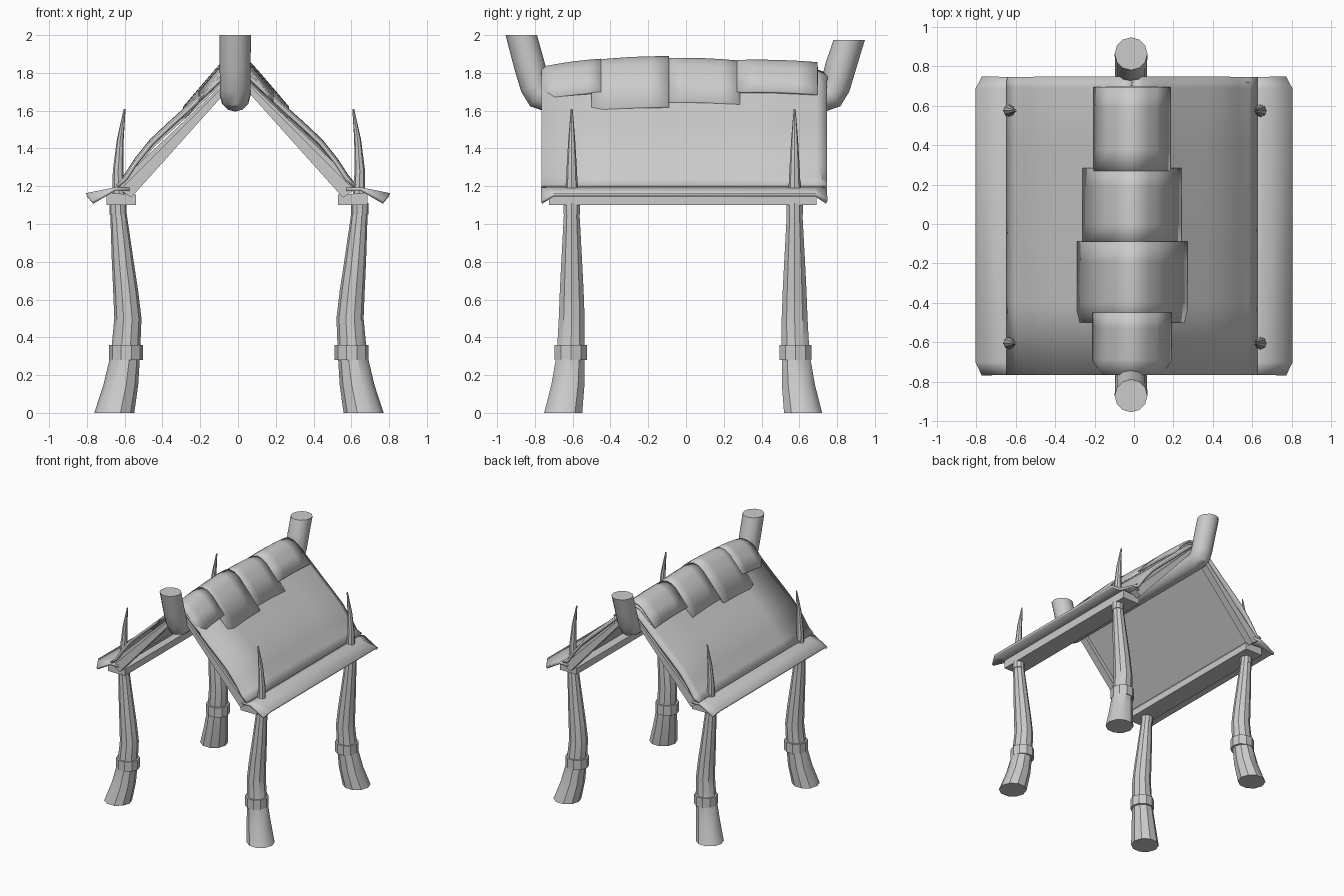
import bpy, bmesh
from math import cos, sin, pi, radians
from mathutils import Vector, Matrix

cube = bpy.data.objects.get("Cube")
if cube:
    bpy.data.objects.remove(cube, do_unlink=True)

GREY = bpy.data.materials.new("plain grey")
GREY.use_nodes = True
GREY.diffuse_color = (0.6, 0.6, 0.6, 1)
GREY.node_tree.nodes["Principled BSDF"].inputs["Base Color"].default_value = (0.6, 0.6, 0.6, 1)

FRONT, BACK = -0.765, 0.745


def finish(name, bm, thickness=0, angle=35):
    bmesh.ops.recalc_face_normals(bm, faces=bm.faces)
    mesh = bpy.data.meshes.new(name)
    bm.to_mesh(mesh)
    bm.free()
    mesh.materials.append(GREY)
    obj = bpy.data.objects.new(name, mesh)
    bpy.context.collection.objects.link(obj)
    bpy.ops.object.select_all(action='DESELECT')
    obj.select_set(True)
    bpy.context.view_layer.objects.active = obj
    bpy.ops.object.shade_smooth_by_angle(angle=radians(angle))
    if thickness:
        mod = obj.modifiers.new("thickness", 'SOLIDIFY')
        mod.thickness = thickness
        mod.offset = 0
    return obj


def loft(rows, closed=False):
    """Skin rows of points; closed rows become a capped tube."""
    bm = bmesh.new()
    vs = [[bm.verts.new(p) for p in row] for row in rows]
    n = len(rows[0])
    for a, b in zip(vs, vs[1:]):
        for i in range(n if closed else n - 1):
            j = (i + 1) % n
            bm.faces.new((a[i], a[j], b[j], b[i]))
    if closed:
        bm.faces.new(vs[0])
        bm.faces.new(vs[-1])
    return bm


def tube(name, rings, sides=10):
    """Each ring is x, y, z, radius, tilt about x in degrees."""
    rows = []
    for x, y, z, r, tilt in rings:
        turn = Matrix.Rotation(radians(tilt), 3, 'X')
        rows.append([Vector((x, y, z)) + turn @ Vector((r * cos(2 * pi * i / sides), r * sin(2 * pi * i / sides), 0))
                     for i in range(sides)])
    return finish(name, loft(rows, True))


def prism(name, profile, y0, y1):
    return finish(name, loft([[(x, y, z) for x, z in profile] for y in (y0, y1)], True), angle=20)


# Legs with collars, and the spikes standing over them
LEG = [(0.02, 0.045, 0, 0.106), (-0.015, 0.02, 0.15, 0.092), (-0.04, 0.005, 0.32, 0.077),
       (-0.052, 0, 0.5, 0.072), (-0.04, 0, 0.65, 0.066), (-0.025, 0, 0.8, 0.058), (0, 0, 1.08, 0.042)]
SPIKE = [(-0.005, 1.14, 0.034), (0, 1.28, 0.028), (-0.012, 1.45, 0.018), (-0.035, 1.61, 0.005)]
for sx, side in ((-1, "right"), (1, "left")):
    for sy, end in ((-1, "front"), (1, "back")):
        cx, cy = 0.005 + sx * 0.64, -0.015 + sy * 0.59
        tag = end + "_" + side
        tube("leg_" + tag, [(cx + sx * x, cy + sy * y, z, r, 0) for x, y, z, r in LEG])
        tube("leg_collar_" + tag, [(cx - sx * 0.043, cy + sy * 0.005, z, 0.09, 0) for z in (0.28, 0.36)])
        tube("leg_cap_" + tag, [(cx, cy, z, 0.046, 0) for z in (1.05, 1.11)])
        tube("spike_" + tag, [(cx + sx * x, cy, z, r, 0) for x, z, r in SPIKE], 8)

# Ridge pole with upturned horns at both ends
HORN = [(0.868, 2.0, 0.083, 0), (0.825, 1.84, 0.082, -13), (0.795, 1.735, 0.081, -25),
        (0.775, 1.69, 0.081, -55), (0.74, 1.675, 0.08, -90)]
front = [(-0.015, -y - 0.004, z, r, -180 - t) for y, z, r, t in HORN]
back = [(-0.015, y - 0.004, z - (0.025 if z > 1.9 else 0), r, t) for y, z, r, t in reversed(HORN)]
tube("ridge_pole", front + back, 12)

# Roof halves: curved thatch, inner panel, rafters, eave beam and flared eave
THATCH = [(0, 1.81), (0.05, 1.795), (0.1, 1.75), (0.26, 1.60), (0.36, 1.51),
          (0.45, 1.425), (0.53, 1.325), (0.585, 1.24), (0.63, 1.2)]
SAG = [(FRONT, 0), (-0.4, 0.012), (0, 0.015), (0.4, 0.008), (0.69, 0), (BACK, -0.02)]
for s, side in ((-1, "right"), (1, "left")):
    rows = [[(s * x - 0.01, y, z + dz * (1 if x < 0.6 else 0)) for x, z in THATCH] for y, dz in SAG]
    finish("thatch_" + side, loft(rows), 0.02)

    def mirrored(points):
        return [(s * x - 0.005, z) for x, z in points]

    prism("inner_panel_" + side, mirrored([(0, 1.80), (0.59, 1.17), (0.63, 1.19), (0.54, 1.30), (0, 1.84 - 0.03)]),
          -0.74, 0.72)
    for y, end in ((FRONT + 0.005, "front"), (BACK - 0.065, "back")):
        prism("rafter_" + end + "_" + side, mirrored([(0, 1.765), (0.56, 1.14), (0.62, 1.18), (0, 1.80)]), y, y + 0.06)
    prism("eave_beam_" + side, mirrored([(0.535, 1.1), (0.69, 1.1), (0.69, 1.165), (0.535, 1.155)]), -0.725, 0.69)

    flare = []
    for y, x, z in ((FRONT, 0.77, 1.115), (-0.70, 0.802, 1.155), (0.685, 0.802, 1.155), (BACK, 0.77, 1.115)):
        flare.append([(s * 0.575, y, 1.185), (s * 0.65, y, 1.185), (s * x, y, z)])
    finish("flared_eave_" + side, loft(flare), 0.018)

# Overlapping ridge covers: y start, y end, half width, crest at each end
COVERS = [("ridge_underlay", -0.74, 0.70, 0.272, 1.825, 1.825),
          ("ridge_cover_back", 0.27, 0.695, 0.19, 1.862, 1.85),
          ("ridge_cover_mid_back", -0.10, 0.285, 0.245, 1.872, 1.858),
          ("ridge_cover_mid_front", -0.50, -0.09, 0.275, 1.86, 1.882),
          ("ridge_cover_front", FRONT, -0.45, 0.195, 1.825, 1.868)]


def drop(x):
    return 0.6 * x * x / 0.1 if x < 0.1 else 0.06 + 1.17 * (x - 0.1)


for name, y0, y1, w, c0, c1 in COVERS:
    xs = [0, 0.04, 0.08, 0.12, w]
    xs = [-x for x in reversed(xs[1:])] + xs
    rows = []
    for k in range(5):
        t = k / 4
        crest = c0 + (c1 - c0) * t + 0.006 * sin(pi * t)
        rows.append([(x - 0.01, y0 + (y1 - y0) * t, crest - drop(abs(x))) for x in xs])
    finish(name, loft(rows), 0.014)
